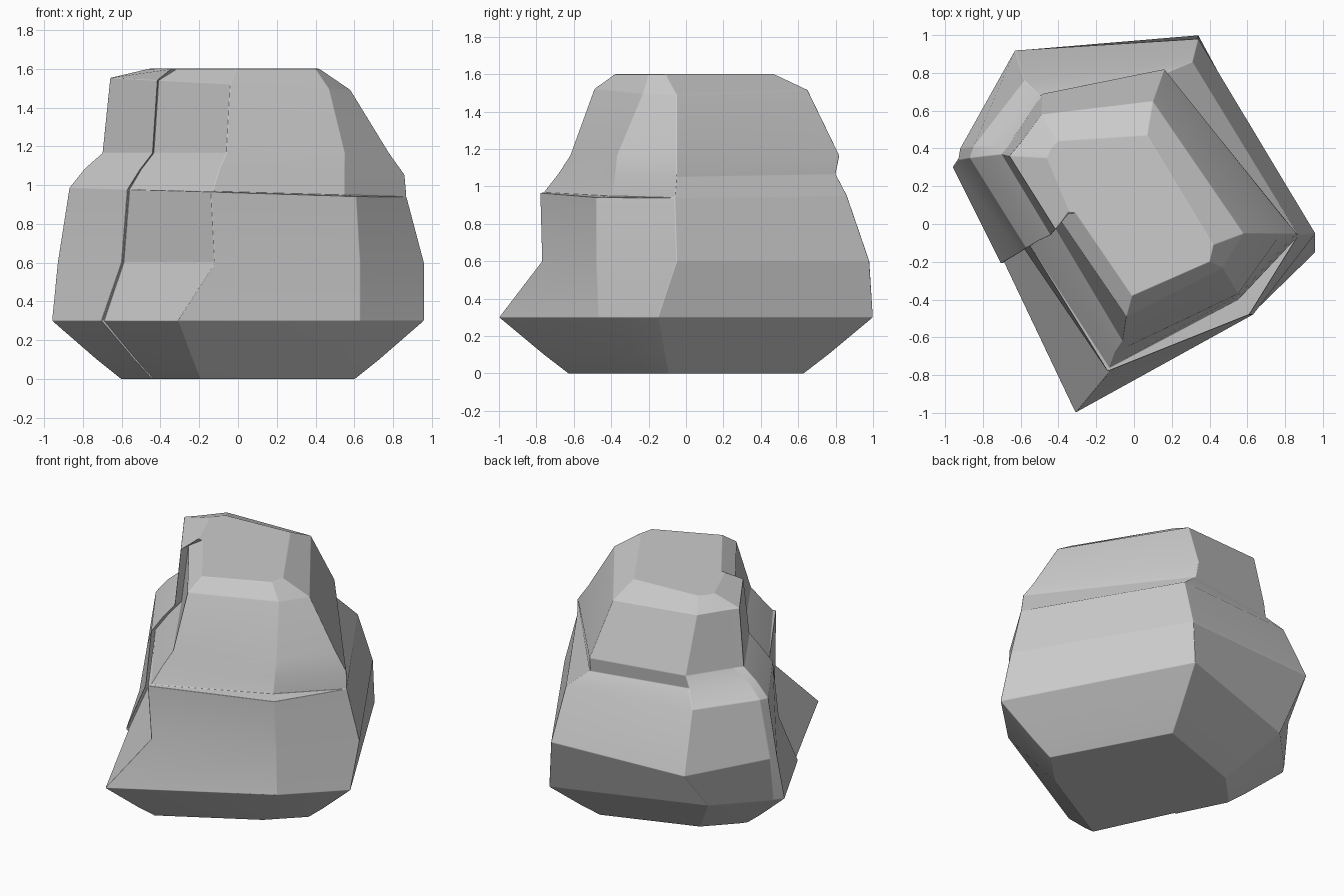
import bpy, bmesh, math

if "Cube" in bpy.data.objects:
    bpy.data.objects.remove(bpy.data.objects["Cube"])

# Corner order in every ring: front, right-front, right, back-right, back-left,
# left, left-front, outer step, inner step
widest = [(-.31, -1), (.63, -.47), (.96, -.15), (.34, 1), (-.63, .66),
          (-.92, .36), (-.96, .30), (-.705, -.21), (-.69, -.20)]
waist = [(-.12, -.77), (.63, -.48), (.96, -.05), (.34, .98), (-.63, .92),
         (-.92, .40), (-.93, .34), (-.60, -.15), (-.59, -.12)]
shelf = [(-.14, -.78), (.61, -.48), (.87, -.06), (.31, .86), (-.58, .76),
         (-.85, .41), (-.87, .35), (-.57, -.13), (-.56, -.10)]
neck = [(-.10, -.68), (.55, -.38), (.86, -.05), (.17, .80), (-.50, .68),
        (-.77, .41), (-.79, .36), (-.505, -.09), (-.50, -.04)]
brow = [(-.06, -.62), (.55, -.37), (.78, -.05), (.16, .82), (-.48, .69),
        (-.66, .42), (-.70, .37), (-.44, -.06), (-.435, .01)]
crown = [(-.04, -.49), (.47, -.23), (.58, -.05), (.10, .65), (-.49, .58),
         (-.60, .43), (-.66, .36), (-.415, -.03), (-.41, .05)]
summit = [(-.01, -.38), (.40, -.20), (.42, -.11), (.07, .47), (-.40, .44),
          (-.44, .40), (-.46, .35), (-.34, .06), (-.31, .06)]


def scaled(ring, s):
    return [(x * s, y * s) for x, y in ring]


# The shelf at the front right is stepped inwards before the upper rock starts
inset = list(shelf)
inset[0], inset[1] = (-.13, -.76), (.55, -.40)

# Each level: ring, height, tilt along x
levels = [(scaled(widest, .63), 0, 0), (scaled(widest, .76), .10, 0),
          (widest, .30, 0), (waist, .60, 0), (shelf, .96, -.03),
          (inset, .965, -.03), (neck, 1.07, -.02), (brow, 1.165, 0),
          (crown, 1.52, -.05), (summit, 1.60, 0)]

# Loft the boulder through all levels
bm = bmesh.new()
loops = [[bm.verts.new((x, y, z + tilt * x)) for x, y in ring]
         for ring, z, tilt in levels]
n = len(widest)
for lo, hi in zip(loops, loops[1:]):
    for i in range(n):
        j = (i + 1) % n
        bm.faces.new((lo[i], lo[j], hi[j], hi[i]))
bm.faces.new(loops[0][::-1])
bm.faces.new(loops[-1])
bmesh.ops.remove_doubles(bm, verts=bm.verts, dist=.006)
bmesh.ops.recalc_face_normals(bm, faces=bm.faces)

mesh = bpy.data.meshes.new("boulder")
bm.to_mesh(mesh)
bm.free()
boulder = bpy.data.objects.new("boulder", mesh)
bpy.context.collection.objects.link(boulder)

# Fine worn edges between flat facets
bpy.context.view_layer.objects.active = boulder
boulder.select_set(True)
bpy.ops.object.shade_smooth_by_angle(angle=math.radians(40))
bevel = boulder.modifiers.new("worn_edges", 'BEVEL')
bevel.width = .004
bevel.segments = 2
bevel.limit_method = 'ANGLE'
bevel.angle_limit = math.radians(15)
bevel.harden_normals = True
